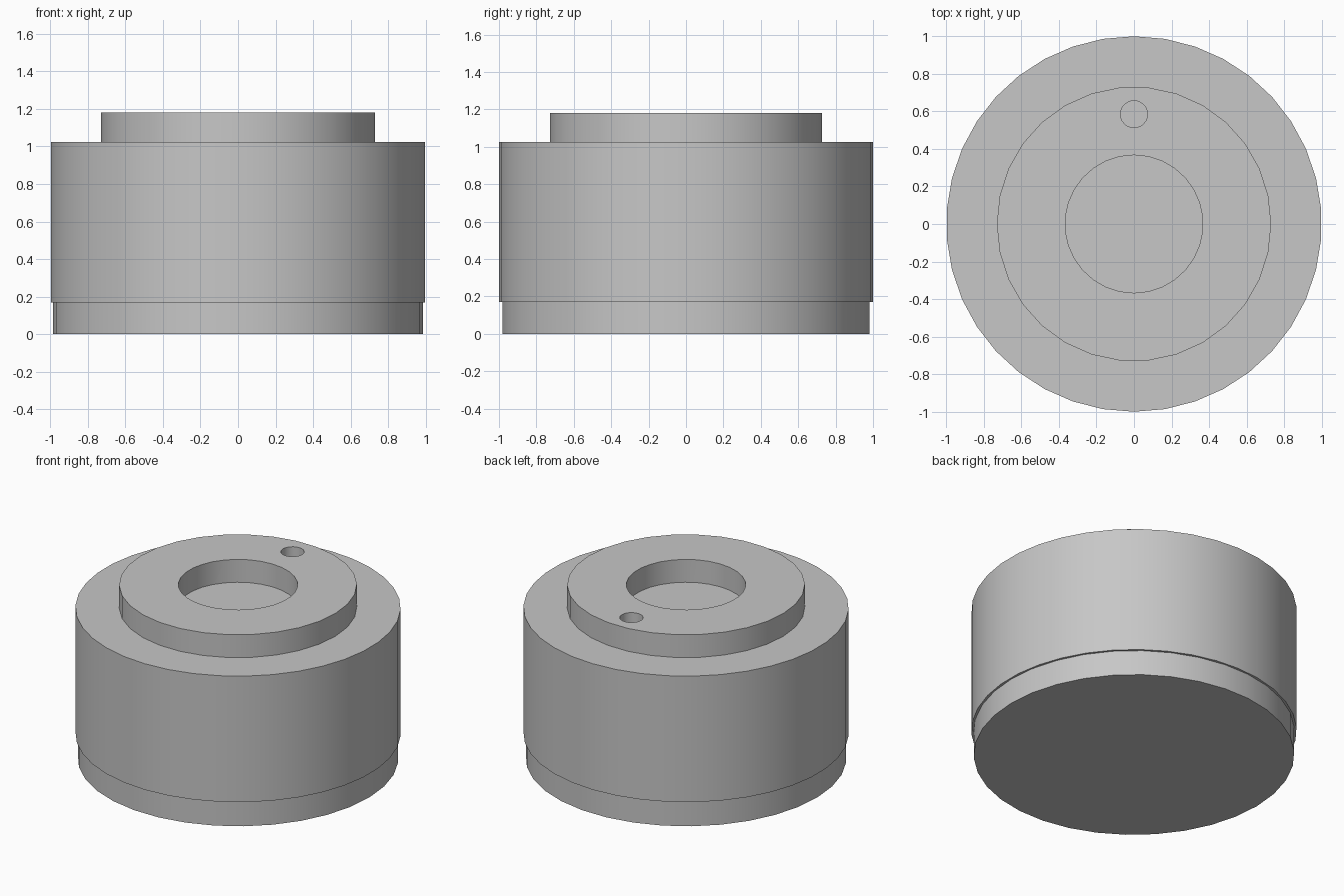
import bpy
import math

cube = bpy.data.objects.get("Cube")
if cube:
    bpy.data.objects.remove(cube, do_unlink=True)

# One plain grey for the whole model
grey = bpy.data.materials.new("plain_grey")
grey.use_nodes = True
colour = (0.57, 0.57, 0.57, 1.0)
grey.diffuse_color = colour
grey.node_tree.nodes["Principled BSDF"].inputs["Base Color"].default_value = colour


def disc(name, radius, bottom, top, sides, y=0.0, turn=0.0):
    """Upright cylinder between two heights; first corner on +y, turned by an angle."""
    bpy.ops.mesh.primitive_cylinder_add(
        vertices=sides, radius=radius, depth=top - bottom,
        location=(0, y, (bottom + top) / 2), rotation=(0, 0, turn))
    part = bpy.context.object
    part.name = name
    part.data.materials.append(grey)
    return part


def smooth(part):
    bpy.ops.object.select_all(action='DESELECT')
    part.select_set(True)
    bpy.context.view_layer.objects.active = part
    bpy.ops.object.shade_smooth_by_angle(angle=math.radians(30))


def drill(part, cutter):
    """Cut a hole and discard the cutter."""
    cutter.hide_render = True
    cut = part.modifiers.new("hole", 'BOOLEAN')
    cut.operation = 'DIFFERENCE'
    cut.solver = 'EXACT'
    cut.object = cutter
    bpy.context.view_layer.objects.active = part
    bpy.ops.object.modifier_apply(modifier=cut.name)
    bpy.data.objects.remove(cutter, do_unlink=True)


BASE_TOP, BODY_TOP, COLLAR_TOP = 0.17, 1.025, 1.18
quarter = math.pi / 2

# Slightly narrower foot under the drum
base = disc("base", 0.986, 0, BASE_TOP, 34, turn=quarter)

# Main drum
body = disc("body", 1.0, BASE_TOP, BODY_TOP, 38)

# Raised collar with a central recess and a small pin hole near the back
collar = disc("collar", 0.731, BODY_TOP, COLLAR_TOP, 30, turn=quarter)
drill(collar, disc("recess_cutter", 0.367, BODY_TOP - 0.1, COLLAR_TOP + 0.1, 30))
drill(collar, disc("pin_cutter", 0.072, BODY_TOP - 0.1, COLLAR_TOP + 0.1, 24, y=0.585))

for part in (base, body, collar):
    smooth(part)
